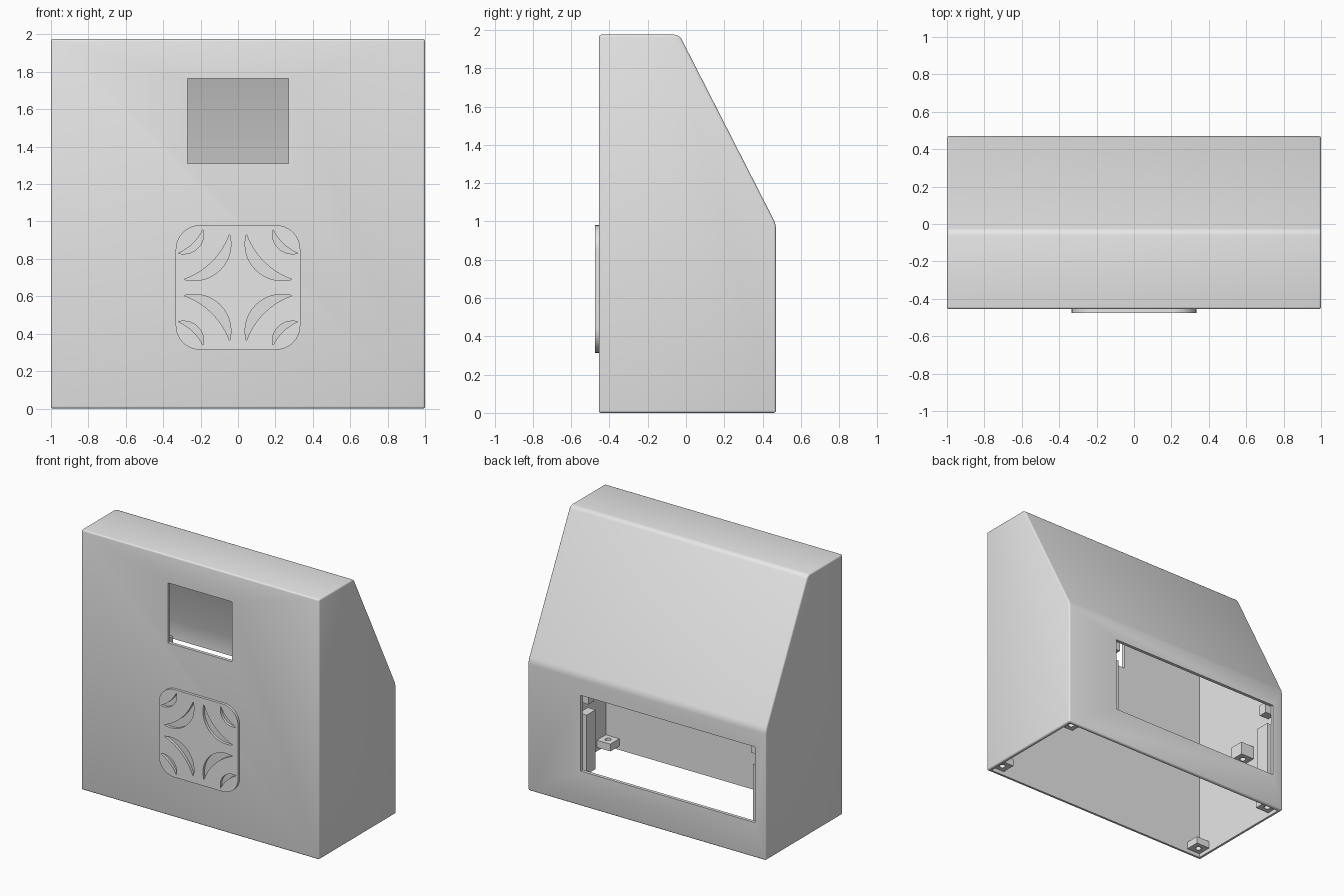
import bpy, bmesh, math
from mathutils import Vector

cube = bpy.data.objects.get("Cube")
if cube:
    bpy.data.objects.remove(cube, do_unlink=True)

grey = bpy.data.materials.new("plain grey")
grey.use_nodes = True
grey.diffuse_color = (0.8, 0.8, 0.8, 1)
for node in grey.node_tree.nodes:
    if node.type == 'BSDF_PRINCIPLED':
        node.inputs["Base Color"].default_value = grey.diffuse_color


def select(obj):
    bpy.ops.object.select_all(action='DESELECT')
    obj.select_set(True)
    bpy.context.view_layer.objects.active = obj


def to_object(name, bm):
    bmesh.ops.recalc_face_normals(bm, faces=bm.faces)
    mesh = bpy.data.meshes.new(name)
    bm.to_mesh(mesh)
    bm.free()
    mesh.materials.append(grey)
    obj = bpy.data.objects.new(name, mesh)
    bpy.context.collection.objects.link(obj)
    return obj


def box(name, xs, ys, zs):
    bm = bmesh.new()
    bmesh.ops.create_cube(bm, size=1)
    for v in bm.verts:
        v.co = Vector([(r[0] + r[1]) / 2 + c * (r[1] - r[0]) for c, r in zip(v.co, (xs, ys, zs))])
    return to_object(name, bm)


def prism(profile, half):
    """Side profile (y, z) swept across x."""
    bm = bmesh.new()
    face = bm.faces.new([bm.verts.new((-half, y, z)) for y, z in profile])
    new = bmesh.ops.extrude_face_region(bm, geom=[face])["geom"]
    bmesh.ops.translate(bm, vec=(2 * half, 0, 0), verts=[g for g in new if isinstance(g, bmesh.types.BMVert)])
    bmesh.ops.recalc_face_normals(bm, faces=bm.faces)
    return bm


def cut(obj, cutter):
    cutter.hide_render = True
    mod = obj.modifiers.new("cut", 'BOOLEAN')
    mod.operation = 'DIFFERENCE'
    mod.solver = 'EXACT'
    mod.object = cutter
    select(obj)
    bpy.ops.object.modifier_apply(modifier=mod.name)
    bpy.data.objects.remove(cutter, do_unlink=True)


# Housing: softened wedge, hollowed from below
bm = prism([(-.455, 0), (.47, 0), (.47, .985), (-.035, 1.975), (-.455, 1.975)], 1)
creases = [e for e in bm.edges if .3 < e.calc_face_angle(0) < 1.3]
bmesh.ops.bevel(bm, geom=creases, offset=.025, segments=4, profile=.5, affect='EDGES')
corners = [e for e in bm.edges if e.calc_face_angle(0) > 1.3]
bmesh.ops.bevel(bm, geom=corners, offset=.012, segments=3, profile=.5, affect='EDGES')
housing = to_object("housing", bm)
cavity = prism([(-.43, -.1), (.445, -.1), (.445, .98), (-.047, 1.95), (-.43, 1.95)], .975)
cut(housing, to_object("cavity_cutter", cavity))

# Display window and rear opening
cut(housing, box("window_cutter", (-.27, .27), (-.6, -.3), (1.31, 1.765)))
cut(housing, box("rear_cutter", (-.91, .557), (.4, .6), (.265, .84)))
select(housing)
bpy.ops.object.shade_smooth_by_angle(angle=math.radians(35))


# Screw tabs in the bottom corners, plus one bracket on the side wall
def screw_tab(name, x, y, z, height):
    tab = box(name, (x - .058, x + .058), (y - .055, y + .055), (z, z + height))
    bm = bmesh.new()
    bmesh.ops.create_cone(bm, cap_ends=True, segments=20, radius1=.022, radius2=.022, depth=.5)
    bmesh.ops.translate(bm, vec=(x, y, z), verts=bm.verts)
    cut(tab, to_object("hole_cutter", bm))


for side, sx in (("left", 1), ("right", -1)):
    for end, y in (("front", -.377), ("rear", .392)):
        screw_tab(f"{end}_{side}_screw_tab", sx * .919, y, .03, .055)
screw_tab("wall_bracket", -.919, .12, .55, .1)

# Retaining rails and clips beside the rear opening
for side, edge, inward in (("left", .557, -1), ("right", -.91, 1)):
    xs = sorted((edge - inward * .03, edge + inward * .035))
    box(f"{side}_rail", xs, (.34, .447), (.24, .69))
    xs = sorted((edge - inward * .03, edge + inward * .05))
    box(f"{side}_clip", xs, (.38, .447), (.775, .86))

# Speaker grille: rounded plate pierced by crescents
curve = bpy.data.curves.new("speaker_grille", 'CURVE')
curve.dimensions = '2D'
curve.fill_mode = 'BOTH'
curve.extrude = .01


def outline(points):
    spline = curve.splines.new('POLY')
    spline.points.add(len(points) - 1)
    for p, (x, y) in zip(spline.points, points):
        p.co = (x, y, 0, 1)
    spline.use_cyclic_u = True


def arc(a, b, sag, steps=14):
    """Arc from a to b, bowed towards the plate centre by sag."""
    a, b = Vector(a), Vector(b)
    mid, half = (a + b) / 2, (b - a).length / 2
    along, bow = (b - a).normalized(), -((a + b) / 2).normalized()
    radius = (half * half + sag * sag) / (2 * sag)
    spread = math.asin(min(1, half / radius))
    points = []
    for i in range(steps + 1):
        t = spread * (2 * i / steps - 1)
        points.append(mid + along * radius * math.sin(t) + bow * (radius * math.cos(t) - radius + sag))
    return points


rim, r = .333, .13
plate = []
for quarter in range(4):
    start = quarter * math.pi / 2
    cx, cy = [(1, 1), (-1, 1), (-1, -1), (1, -1)][quarter]
    for i in range(11):
        t = start + i * math.pi / 20
        plate.append((cx * (rim - r) + r * math.cos(t), cy * (rim - r) + r * math.sin(t)))
outline(plate)
for a, b, deep, shallow in (((.045, .285), (.288, .043), .1, .038), ((.187, .31), (.318, .183), .052, .016)):
    crescent = arc(a, b, deep) + arc(a, b, shallow)[-2:0:-1]
    for sx in (1, -1):
        for sy in (1, -1):
            outline([(sx * p.x, sy * p.y) for p in crescent])

grille = bpy.data.objects.new("speaker_grille", curve)
bpy.context.collection.objects.link(grille)
curve.materials.append(grey)
grille.location = (0, -.465, .647)
grille.rotation_euler = (math.pi / 2, 0, 0)
select(grille)
bpy.ops.object.convert(target='MESH')
bpy.ops.object.shade_smooth_by_angle(angle=math.radians(35))
